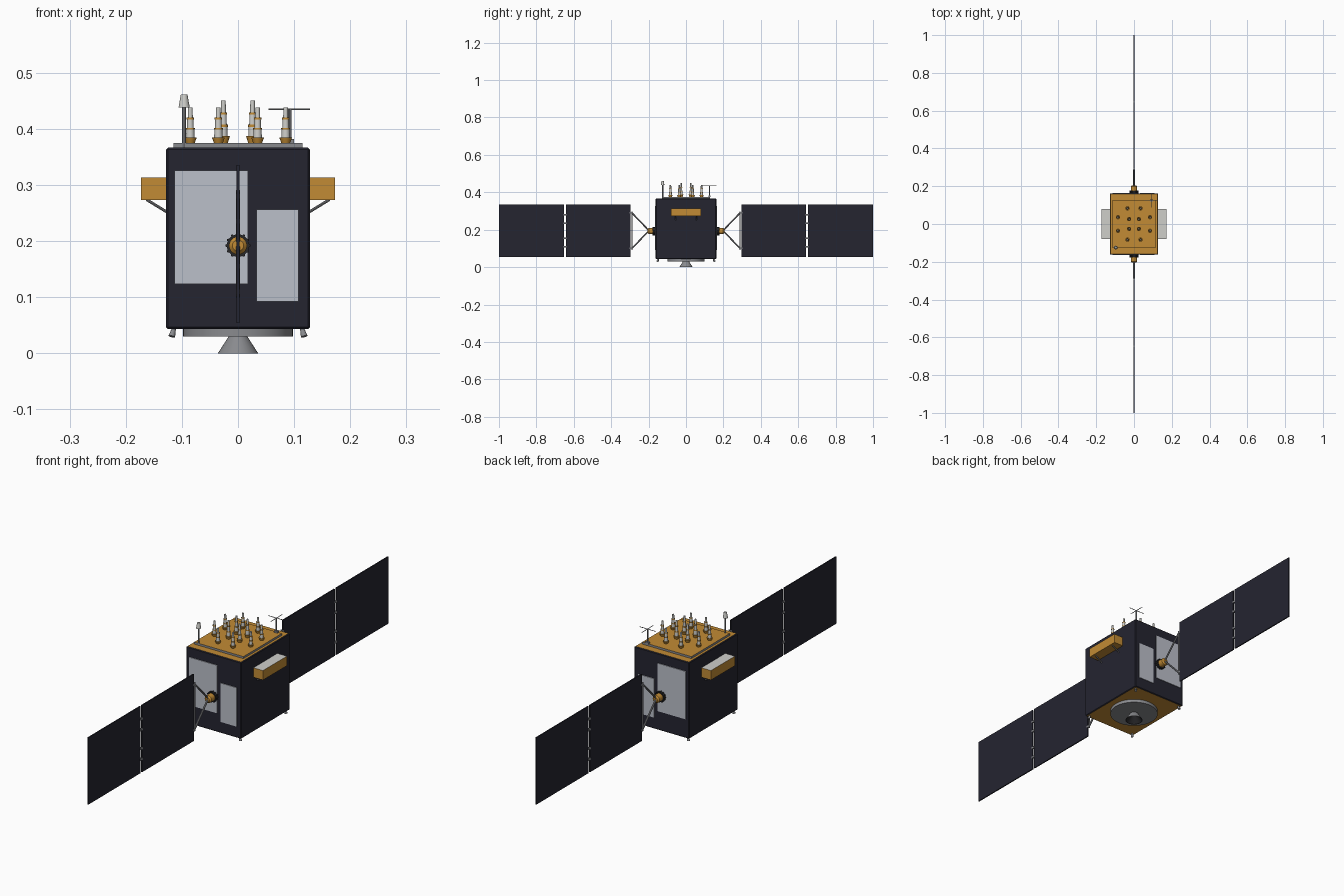
import bpy
import bmesh
import math
from mathutils import Vector

cube = bpy.data.objects.get("Cube")
if cube:
    bpy.data.objects.remove(cube, do_unlink=True)


def material(name, red, green, blue):
    mat = bpy.data.materials.new(name)
    mat.use_nodes = True
    color = (red, green, blue, 1)
    mat.diffuse_color = color
    for node in mat.node_tree.nodes:
        if node.type == "BSDF_PRINCIPLED":
            node.inputs["Base Color"].default_value = color
    return mat


navy = material("dark navy", 0.018, 0.018, 0.03)
gold = material("gold foil", 0.54, 0.26, 0.035)
silver = material("pale radiator", 0.5, 0.525, 0.59)
white = material("warm white", 0.62, 0.62, 0.59)
gray = material("metal gray", 0.25, 0.255, 0.27)
black = material("near black", 0.02, 0.02, 0.022)


def finish(name, bm, mats, smooth=False):
    bmesh.ops.recalc_face_normals(bm, faces=bm.faces)
    mesh = bpy.data.meshes.new(name)
    bm.to_mesh(mesh)
    bm.free()
    for mat in mats:
        mesh.materials.append(mat)
    obj = bpy.data.objects.new(name, mesh)
    bpy.context.collection.objects.link(obj)
    if smooth:
        bpy.ops.object.select_all(action="DESELECT")
        obj.select_set(True)
        bpy.context.view_layer.objects.active = obj
        bpy.ops.object.shade_smooth_by_angle(angle=math.radians(35))
    return obj


def box(name, center, size, mats, top=0, bottom=0, bevel=0):
    """Box whose upward and downward faces may take other materials."""
    bm = bmesh.new()
    bmesh.ops.create_cube(bm, size=1)
    for v in bm.verts:
        v.co = Vector(c + s * k for c, s, k in zip(center, size, v.co))
    if bevel:
        bmesh.ops.bevel(bm, geom=bm.edges[:], offset=bevel, segments=1, affect="EDGES")
    bm.normal_update()
    for face in bm.faces:
        if face.normal.z > 0.9:
            face.material_index = top
        elif face.normal.z < -0.9:
            face.material_index = bottom
    return finish(name, bm, mats)


def lathe(name, profile, mats, origin=(0, 0, 0), axis=(0, 0, 1), sides=16, bands=None):
    """Turn (radius, height) points around an axis; bands picks a material per step."""
    bm = bmesh.new()
    turn = Vector((0, 0, 1)).rotation_difference(Vector(axis))
    rings = []
    for radius, height in profile:
        ring = []
        for i in range(sides):
            a = math.tau * i / sides
            p = Vector((radius * math.cos(a), radius * math.sin(a), height))
            ring.append(bm.verts.new(turn @ p + Vector(origin)))
        rings.append(ring)
    for step, (low, high) in enumerate(zip(rings, rings[1:])):
        for i in range(sides):
            j = (i + 1) % sides
            face = bm.faces.new((low[i], low[j], high[j], high[i]))
            face.material_index = bands[step] if bands else 0
    bmesh.ops.remove_doubles(bm, verts=bm.verts, dist=1e-6)
    return finish(name, bm, mats, True)


def rod(name, start, end, radius, mat, tip=None, sides=8):
    span = Vector(end) - Vector(start)
    tip = radius if tip is None else tip
    return lathe(name, [(0, 0), (radius, 0), (tip, span.length), (0, span.length)],
                 [mat], start, span, sides)


# Main body with foil on top and bottom, and the raised deck
box("body", (0, 0, 0.205), (0.256, 0.324, 0.323), [navy, gold], 1, 1, bevel=0.003)
box("top_deck", (0, 0, 0.37), (0.23, 0.256, 0.01), [gray, gold], top=1)

# Side shelves with struts
for side, s in (("left", 1), ("right", -1)):
    box(f"{side}_shelf", (s * 0.15, 0, 0.293), (0.045, 0.16, 0.04), [gold, white], top=1)
    for y in (-0.055, 0.055):
        rod(f"{side}_shelf_strut", (s * 0.163, y, 0.274), (s * 0.127, y, 0.252), 0.0025, gray)

# Antenna stacks on the deck: foil cup, pale tiers and foil rings
stack = [(0, 0), (0.008, 0), (0.0115, 0.01), (0.0075, 0.01), (0.007, 0.024),
         (0.008, 0.024), (0.008, 0.027), (0.006, 0.027), (0.0055, 0.042),
         (0.0068, 0.042), (0.0068, 0.045), (0.0045, 0.045), (0.004, 0.063), (0, 0.063)]
foil_steps = {0, 1, 2, 4, 5, 6, 8, 9, 10}
stack_bands = [1 if i in foil_steps else 0 for i in range(len(stack) - 1)]
for x, y, stretch in ((0.026, 0.026, 1.2), (0.085, 0.036, 1), (0.035, 0.083, 1)):
    for sx in (-1, 1):
        for sy in (-1, 1):
            lathe("antenna_stack", [(r, h * stretch) for r, h in stack], [white, gold],
                  (sx * x, sy * y, 0.375), bands=stack_bands)

# Mast with a cone head
rod("cone_mast", (-0.096, -0.125, 0.366), (-0.096, -0.125, 0.44), 0.0035, gray)
rod("cone_head", (-0.096, -0.125, 0.438), (-0.096, -0.125, 0.461), 0.01, white, 0.006, 16)

# Mast with crossed rods
rod("cross_mast", (0.092, 0.125, 0.366), (0.092, 0.125, 0.436), 0.003, gray)
box("cross_mast_foot", (0.092, 0.125, 0.378), (0.016, 0.012, 0.008), [gray])
rod("cross_rod_x", (0.054, 0.125, 0.435), (0.128, 0.125, 0.435), 0.0013, gray)
rod("cross_rod_y", (0.092, 0.088, 0.435), (0.092, 0.162, 0.435), 0.0013, gray)

# Base ring, hollow engine bell and corner thrusters
rod("base_ring", (0, 0, 0.03), (0, 0, 0.044), 0.098, gray, sides=40)
lathe("engine_bell", [(0, 0.031), (0.016, 0.031), (0.036, 0), (0.034, 0), (0.014, 0.028), (0, 0.028)],
      [gray, black], sides=32, bands=[0, 0, 0, 1, 1])
for sx in (-1, 1):
    for sy in (-1, 1):
        rod("corner_thruster", (sx * 0.118, sy * 0.152, 0.03), (sx * 0.114, sy * 0.148, 0.045),
            0.006, gray, 0.0035, 12)

# Everything that repeats on the front and the back
for end, s in (("front", -1), ("back", 1)):
    box(f"{end}_large_radiator", (-0.0475, s * 0.163, 0.225), (0.131, 0.004, 0.202), [silver])
    box(f"{end}_small_radiator", (0.0705, s * 0.163, 0.174), (0.075, 0.004, 0.164), [silver])

    # Wing drive: dark flange with bolts and a foil hub
    out = (0, s, 0)
    rod(f"{end}_drive_flange", (0, s * 0.16, 0.192), (0, s * 0.176, 0.192), 0.02, black, sides=24)
    for i in range(12):
        a = math.tau * i / 12
        x, z = 0.02 * math.cos(a), 0.192 + 0.02 * math.sin(a)
        rod(f"{end}_flange_bolt", (x, s * 0.162, z), (x, s * 0.178, z), 0.0025, black)
    lathe(f"{end}_drive_hub", [(0, 0), (0.016, 0), (0.016, 0.024), (0.01, 0.03), (0, 0.03)],
          [gold], (0, s * 0.175, 0.192), out, 24)

    # Yoke holding the wing
    for z in (0.1, 0.29):
        rod(f"{end}_yoke_arm", (0, s * 0.198, 0.195), (0, s * 0.289, z), 0.004, gray)
        box(f"{end}_yoke_clip", (0, s * 0.294, z), (0.006, 0.014, 0.008), [gray])
    rod(f"{end}_yoke_bar", (0, s * 0.289, 0.092), (0, s * 0.289, 0.298), 0.003, gray)

    # Two solar panels joined by hinges
    for part, inner, outer in (("inner", 0.297, 0.642), ("outer", 0.652, 1)):
        box(f"{end}_{part}_solar_panel", (0, s * (inner + outer) / 2, 0.195),
            (0.005, outer - inner, 0.282), [navy])
    for z in (0.11, 0.155, 0.235, 0.28):
        box(f"{end}_panel_hinge", (0, s * 0.647, z), (0.007, 0.016, 0.008), [gray])
